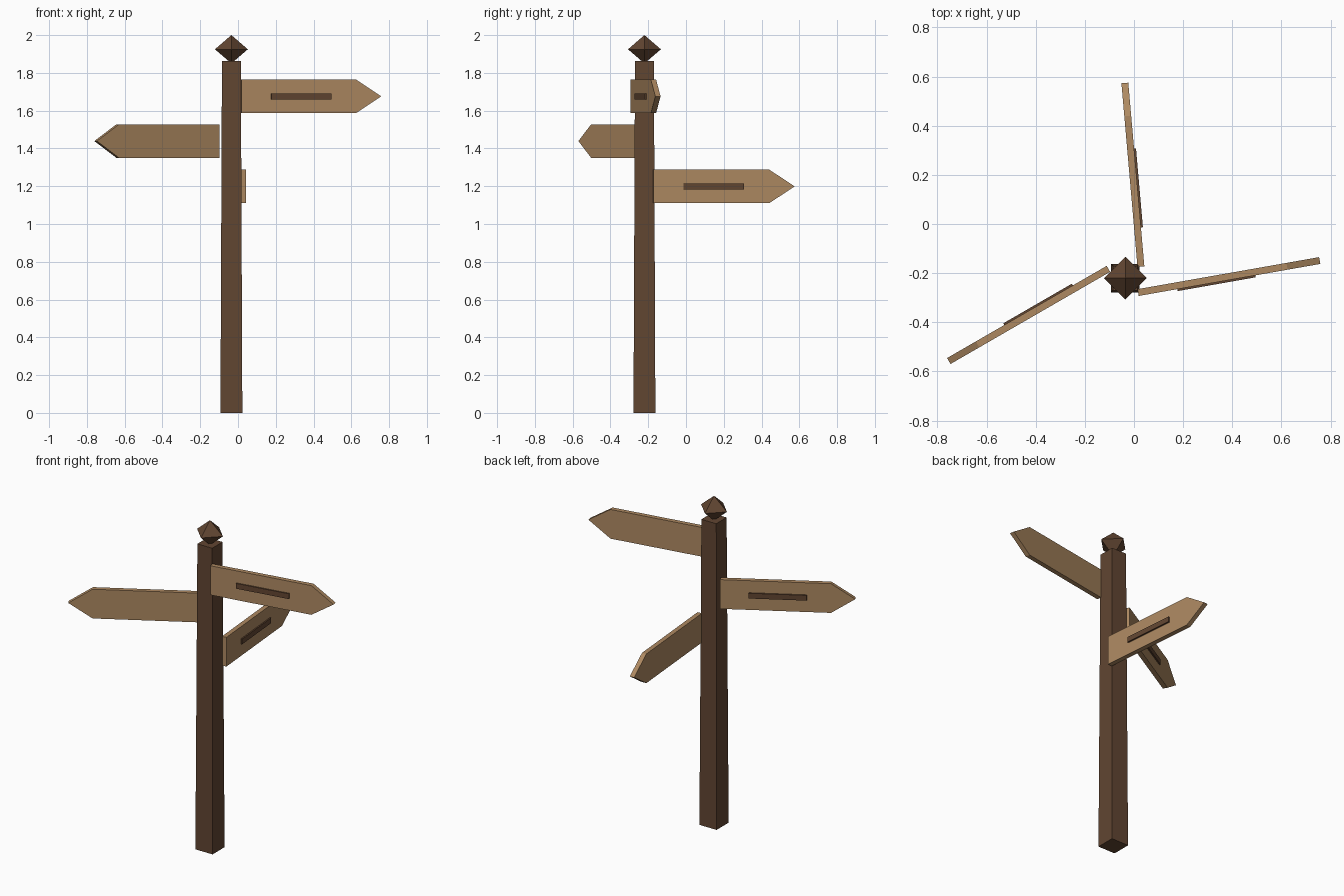
import bpy, bmesh
from math import radians, sqrt
from mathutils import Matrix, Vector

if "Cube" in bpy.data.objects:
    bpy.data.objects.remove(bpy.data.objects["Cube"])


def material(name, rgb):
    m = bpy.data.materials.new(name)
    m.use_nodes = True
    m.diffuse_color = (*rgb, 1)
    m.node_tree.nodes["Principled BSDF"].inputs["Base Color"].default_value = (*rgb, 1)
    return m


dark_wood = material("dark wood", (0.12, 0.06, 0.031))
light_wood = material("light wood", (0.42, 0.25, 0.12))

POST = Vector((-0.035, -0.22, 0))


def finish(bm, name, mat, matrix):
    bmesh.ops.recalc_face_normals(bm, faces=bm.faces)
    mesh = bpy.data.meshes.new(name)
    bm.to_mesh(mesh)
    bm.free()
    mesh.materials.append(mat)
    obj = bpy.data.objects.new(name, mesh)
    obj.matrix_world = matrix
    bpy.context.collection.objects.link(obj)
    return obj


def four_sided(name, r_low, r_high, z_low, z_high, turn):
    """Square frustum or pyramid around the post axis."""
    bm = bmesh.new()
    bmesh.ops.create_cone(bm, cap_ends=True, segments=4, radius1=r_low, radius2=r_high,
                          depth=z_high - z_low, matrix=Matrix.Rotation(radians(turn), 4, "Z"))
    centre = POST + Vector((0, 0, (z_low + z_high) / 2))
    return finish(bm, name, dark_wood, Matrix.Translation(centre))


def slab(name, outline, v_from, v_to, mat, matrix):
    """Outline in the length/height plane, extruded through its thickness."""
    bm = bmesh.new()
    face = bm.faces.new([bm.verts.new((u, v_from, z)) for u, z in outline])
    new = bmesh.ops.extrude_face_region(bm, geom=[face])["geom"]
    bmesh.ops.translate(bm, vec=(0, v_to - v_from, 0),
                        verts=[g for g in new if isinstance(g, bmesh.types.BMVert)])
    return finish(bm, name, mat, matrix)


# Tapered square post
four_sided("post", 0.058 * sqrt(2), 0.05 * sqrt(2), 0, 1.862, 45)

# Octahedral finial: two pyramids welded at the widest ring
bm = bmesh.new()
bmesh.ops.create_cone(bm, segments=4, radius1=0.087, radius2=0, depth=0.075,
                      matrix=Matrix.Translation((0, 0, 0.0375)))
bmesh.ops.create_cone(bm, segments=4, radius1=0, radius2=0.087, depth=0.075,
                      matrix=Matrix.Translation((0, 0, -0.0375)))
bmesh.ops.remove_doubles(bm, verts=bm.verts, dist=0.001)
finish(bm, "finial", dark_wood, Matrix.Translation(POST + Vector((0, 0, 1.925))))

# Arrow boards, each with a raised dark strip on its clockwise side
START, SHOULDER, TIP, HALF = 0.041, 0.656, 0.791, 0.089
arrow = [(START, -HALF), (SHOULDER, -HALF), (TIP, 0), (SHOULDER, HALF), (START, HALF)]
strip = [(0.2, -0.016), (0.522, -0.016), (0.522, 0.016), (0.2, 0.016)]

for label, angle, height in (("upper", 10, 1.676), ("middle", 210, 1.439), ("lower", 95, 1.199)):
    place = (Matrix.Translation(POST + Vector((0, 0, height)))
             @ Matrix.Rotation(radians(angle), 4, "Z"))
    slab(label + "_arrow_board", arrow, -0.053, -0.081, light_wood, place)
    slab(label + "_board_strip", strip, -0.0805, -0.089, dark_wood, place)
